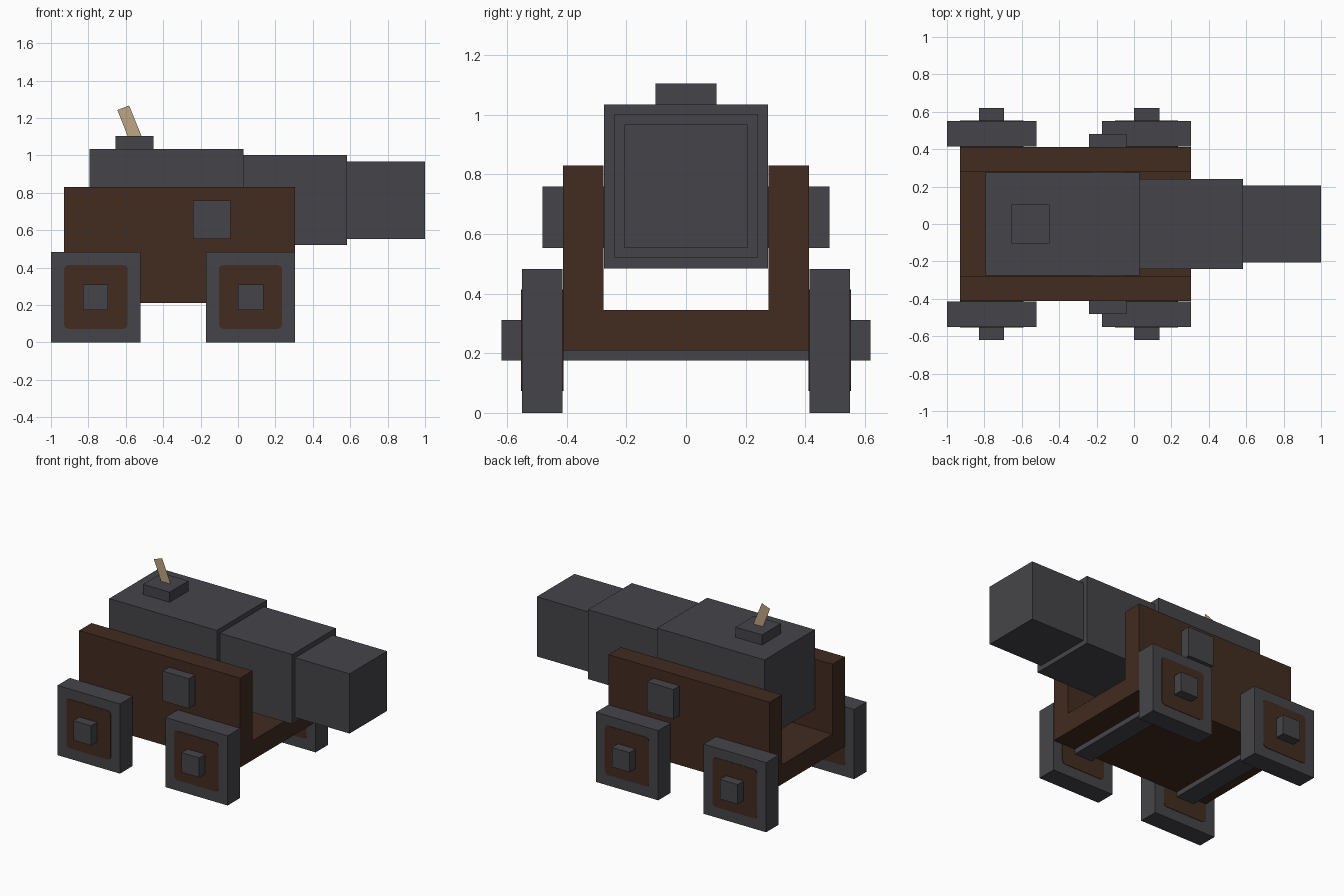
import bpy
import bmesh

if "Cube" in bpy.data.objects:
    bpy.data.objects.remove(bpy.data.objects["Cube"])


def material(name, rgb):
    m = bpy.data.materials.new(name)
    m.diffuse_color = (*rgb, 1.0)
    m.use_nodes = True
    m.node_tree.nodes["Principled BSDF"].inputs["Base Color"].default_value = m.diffuse_color
    return m


IRON = material("dark_iron", (0.060, 0.060, 0.068))
WOOD = material("dark_wood", (0.054, 0.025, 0.015))
ROPE = material("tan_rope", (0.52, 0.38, 0.23))


def finish(name, bm, mat):
    bmesh.ops.recalc_face_normals(bm, faces=bm.faces)
    mesh = bpy.data.meshes.new(name)
    bm.to_mesh(mesh)
    bm.free()
    mesh.materials.append(mat)
    ob = bpy.data.objects.new(name, mesh)
    bpy.context.collection.objects.link(ob)
    return ob


def box(name, x, y, z, mat, corner=0.0):
    """Box from (min, max) ranges; corner rounds the edges running along y."""
    bm = bmesh.new()
    bmesh.ops.create_cube(bm, size=1)
    for v in bm.verts:
        v.co = [r[0] + (c + 0.5) * (r[1] - r[0]) for c, r in zip(v.co, (x, y, z))]
    if corner:
        edges = [e for e in bm.edges
                 if abs(e.verts[0].co.y - e.verts[1].co.y) > 1e-4]
        bmesh.ops.bevel(bm, geom=edges, offset=corner, segments=2,
                        profile=0.5, affect='EDGES')
    return finish(name, bm, mat)


# Carriage: U-shaped section extruded along x
half = [(0.413, 0.21), (0.413, 0.83), (0.277, 0.83), (0.277, 0.345)]
section = half + [(-y, z) for y, z in reversed(half)]
bm = bmesh.new()
face = bm.faces.new([bm.verts.new((-0.93, y, z)) for y, z in section])
ext = bmesh.ops.extrude_face_region(bm, geom=[face])
for v in ext["geom"]:
    if isinstance(v, bmesh.types.BMVert):
        v.co.x = 0.305
if not face.is_valid or len([f for f in bm.faces if len(f.verts) == 8]) < 2:
    bm.faces.new([v for v in bm.verts if v.co.x < 0])
finish("carriage", bm, WOOD)

# Barrel: three stepped blocks
box("barrel_breech", (-0.795, 0.03), (-0.275, 0.275), (0.485, 1.035), IRON)
box("barrel_middle", (0.03, 0.583), (-0.24, 0.24), (0.52, 1.002), IRON)
box("barrel_muzzle", (0.583, 1.0), (-0.206, 0.206), (0.553, 0.967), IRON)

# Pivot bar through the carriage sides
box("trunnion", (-0.24, -0.04), (-0.482, 0.482), (0.553, 0.76), IRON)

# Vent block and flat fuse
box("vent_block", (-0.655, -0.452), (-0.103, 0.103), (1.035, 1.105), IRON)
bm = bmesh.new()
bm.faces.new([bm.verts.new((x, 0, z)) for x, z in
              ((-0.645, 1.243), (-0.582, 1.267), (-0.492, 1.045), (-0.557, 1.02))])
finish("fuse", bm, ROPE)

# Axles and wheels with wooden centres
for end, x0, x1, hub in (("rear", -1.0, -0.52, -0.83), ("front", -0.172, 0.306, 0.0)):
    box(end + "_axle", (hub, hub + 0.136), (-0.619, 0.619), (0.175, 0.311), IRON)
    for side, s in (("left", 1), ("right", -1)):
        tag = end + "_" + side
        box(tag + "_wheel", (x0, x1), sorted((s * 0.414, s * 0.55)), (0, 0.483), IRON)
        box(tag + "_wheel_centre", (x0 + 0.07, x1 - 0.07),
            sorted((s * 0.411, s * 0.553)), (0.073, 0.414), WOOD, 0.022)
